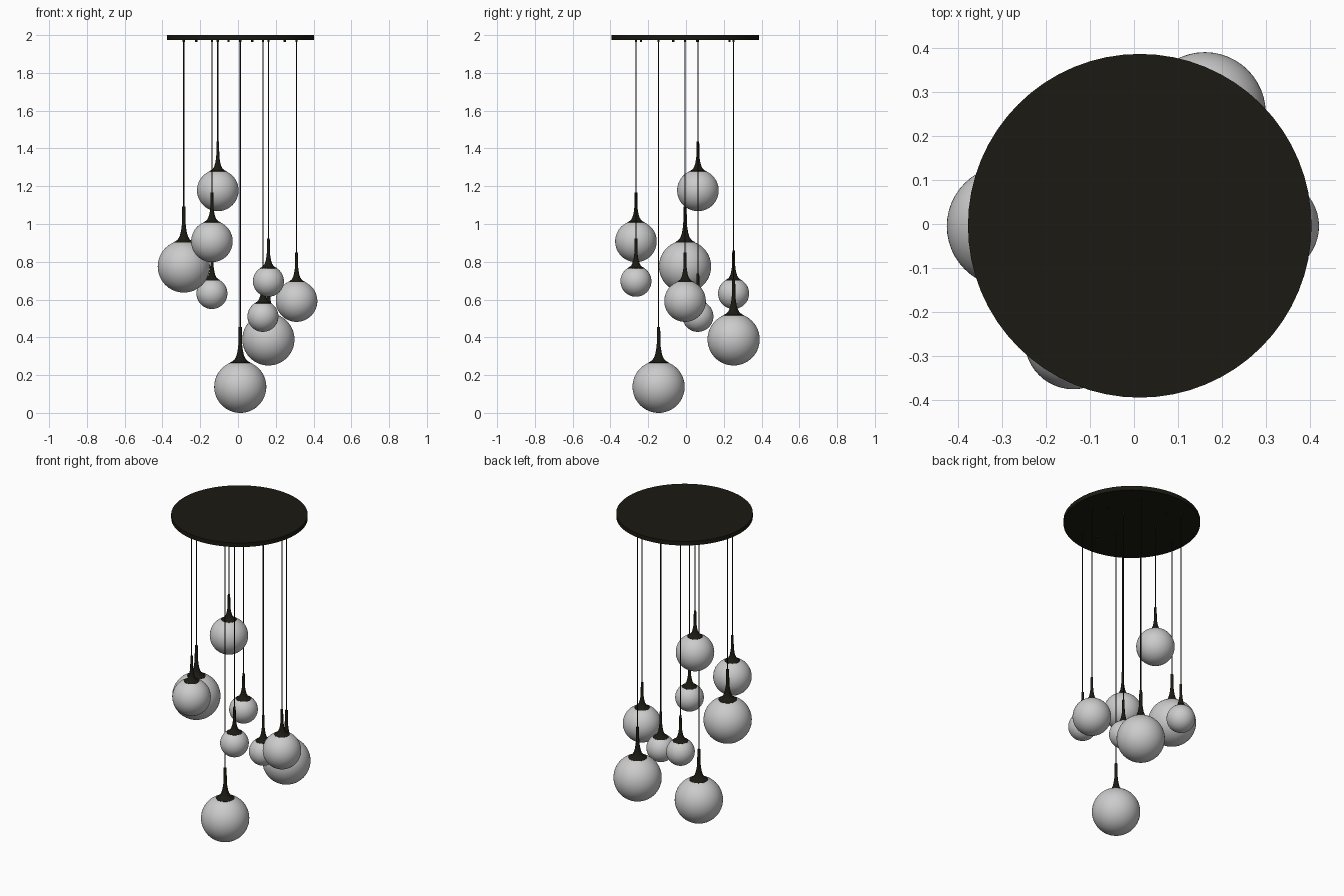
import bpy, bmesh, math

if "Cube" in bpy.data.objects:
    bpy.data.objects.remove(bpy.data.objects["Cube"])

dark = bpy.data.materials.new("dark_bronze")
dark.diffuse_color = (0.011, 0.010, 0.006, 1)
dark.use_nodes = True
dark.node_tree.nodes["Principled BSDF"].inputs["Base Color"].default_value = dark.diffuse_color
CX, CY = 0.013, -0.004
CANOPY_BOTTOM = 1.974


def finish(obj, name, mat=None):
    obj.name = name
    if mat:
        obj.data.materials.append(mat)
    bpy.ops.object.shade_smooth_by_angle(angle=math.radians(40))
    return obj


def rod(name, x, y, z0, z1, r, sides):
    bpy.ops.mesh.primitive_cylinder_add(vertices=sides, radius=r, depth=z1 - z0,
                                        location=(x, y, (z0 + z1) / 2))
    return finish(bpy.context.object, name, dark)


def lathe(name, profile, loc, sides=32):
    bm = bmesh.new()
    verts = [bm.verts.new((r, 0, z)) for r, z in profile]
    edges = [bm.edges.new(p) for p in zip(verts, verts[1:])]
    bmesh.ops.spin(bm, geom=verts + edges, cent=(0, 0, 0), axis=(0, 0, 1),
                   angle=2 * math.pi, steps=sides)
    bmesh.ops.remove_doubles(bm, verts=bm.verts, dist=1e-5)
    bmesh.ops.recalc_face_normals(bm, faces=bm.faces)
    mesh = bpy.data.meshes.new(name)
    bm.to_mesh(mesh)
    bm.free()
    obj = bpy.data.objects.new(name, mesh)
    obj.location = loc
    bpy.context.collection.objects.link(obj)
    bpy.ops.object.select_all(action='DESELECT')
    obj.select_set(True)
    bpy.context.view_layer.objects.active = obj
    return finish(obj, name, dark)


# Ceiling canopy
rod("ceiling_canopy", CX, CY, CANOPY_BOTTOM, 2.0, 0.39, 64)

# Mounting screws under the canopy
for i in range(4):
    a = math.radians(15 + 90 * i)
    rod(f"canopy_screw_{i + 1}", CX + 0.243 * math.cos(a), CY + 0.243 * math.sin(a),
        1.963, CANOPY_BOTTOM, 0.006, 12)

# Trumpet-shaped lamp holder, heights measured from the globe's cap line
HOLDER = [(0, -0.003), (0.044, -0.003), (0.045, 0.001), (0.036, 0.006), (0.026, 0.014),
          (0.019, 0.026), (0.014, 0.042), (0.010, 0.065), (0.008, 0.085),
          (0.007, 0.158), (0, 0.158)]

# Pendants: x, y, globe centre z, globe radius
PENDANTS = [
    (-0.107, 0.063, 1.178, 0.110),
    (-0.287, -0.005, 0.775, 0.138),
    (-0.138, -0.265, 0.908, 0.110),
    (-0.138, 0.252, 0.632, 0.082),
    (0.161, -0.265, 0.697, 0.082),
    (0.132, 0.063, 0.511, 0.082),
    (0.310, -0.005, 0.592, 0.110),
    (0.161, 0.252, 0.389, 0.138),
    (0.012, -0.145, 0.138, 0.138),
]
for i, (x, y, z, r) in enumerate(PENDANTS, 1):
    # Glass globe
    bpy.ops.mesh.primitive_uv_sphere_add(segments=48, ring_count=32, radius=r,
                                         location=(x, y, z))
    finish(bpy.context.object, f"globe_{i}")
    # Lamp holder, larger on the big globes
    s = 1.2 if r > 0.12 else 1.0
    cap = z + math.sqrt(r * r - (0.045 * s) ** 2)
    lathe(f"lamp_holder_{i}", [(a * s, b * s) for a, b in HOLDER], (x, y, cap))
    # Cable and its grommet at the canopy
    rod(f"cable_{i}", x, y, cap + 0.15 * s, CANOPY_BOTTOM + 0.005, 0.003, 12)
    rod(f"grommet_{i}", x, y, 1.963, CANOPY_BOTTOM, 0.006, 12)
